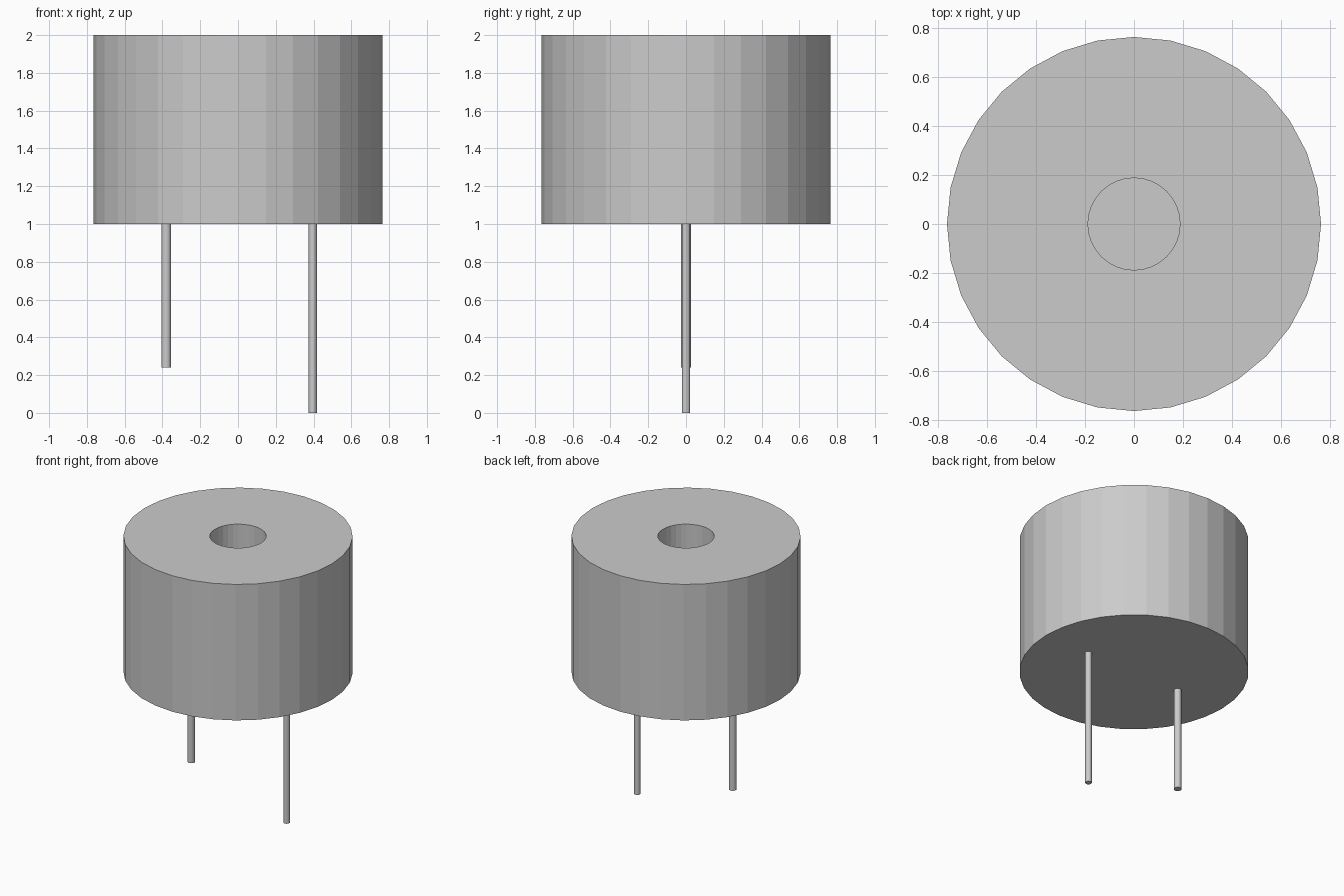
import bpy, bmesh, math

if "Cube" in bpy.data.objects:
    bpy.data.objects.remove(bpy.data.objects["Cube"])

SIDES = 32


def mesh_object(name, bm, location=(0, 0, 0)):
    bmesh.ops.recalc_face_normals(bm, faces=bm.faces)
    mesh = bpy.data.meshes.new(name)
    bm.to_mesh(mesh)
    bm.free()
    obj = bpy.data.objects.new(name, mesh)
    obj.location = location
    bpy.context.collection.objects.link(obj)
    return obj


def lathe(name, profile, location=(0, 0, 0)):
    """Flat-faced turned solid from (radius, z) rings, capped at both ends."""
    bm = bmesh.new()
    rings = []
    for r, z in profile:
        angles = [2 * math.pi * i / SIDES for i in range(SIDES)]
        rings.append([bm.verts.new((r * math.cos(a), r * math.sin(a), z)) for a in angles])
    for low, high in zip(rings, rings[1:]):
        for i in range(SIDES):
            j = (i + 1) % SIDES
            bm.faces.new((low[i], low[j], high[j], high[i]))
    bm.faces.new(rings[0])
    bm.faces.new(rings[-1])
    return mesh_object(name, bm, location)


# Round housing with a blind sound hole in the top
lathe("housing", [(0.764, 1.0), (0.764, 2.0), (0.188, 2.0), (0.188, 1.5)])

# Two wire leads: a short thicker one and a long thinner one
for name, x, radius, bottom in (("short_lead", -0.38, 0.026, 0.24),
                                ("long_lead", 0.396, 0.022, 0.0)):
    lathe(name, [(radius, bottom), (radius, 1.0)], (x, 0, 0))
